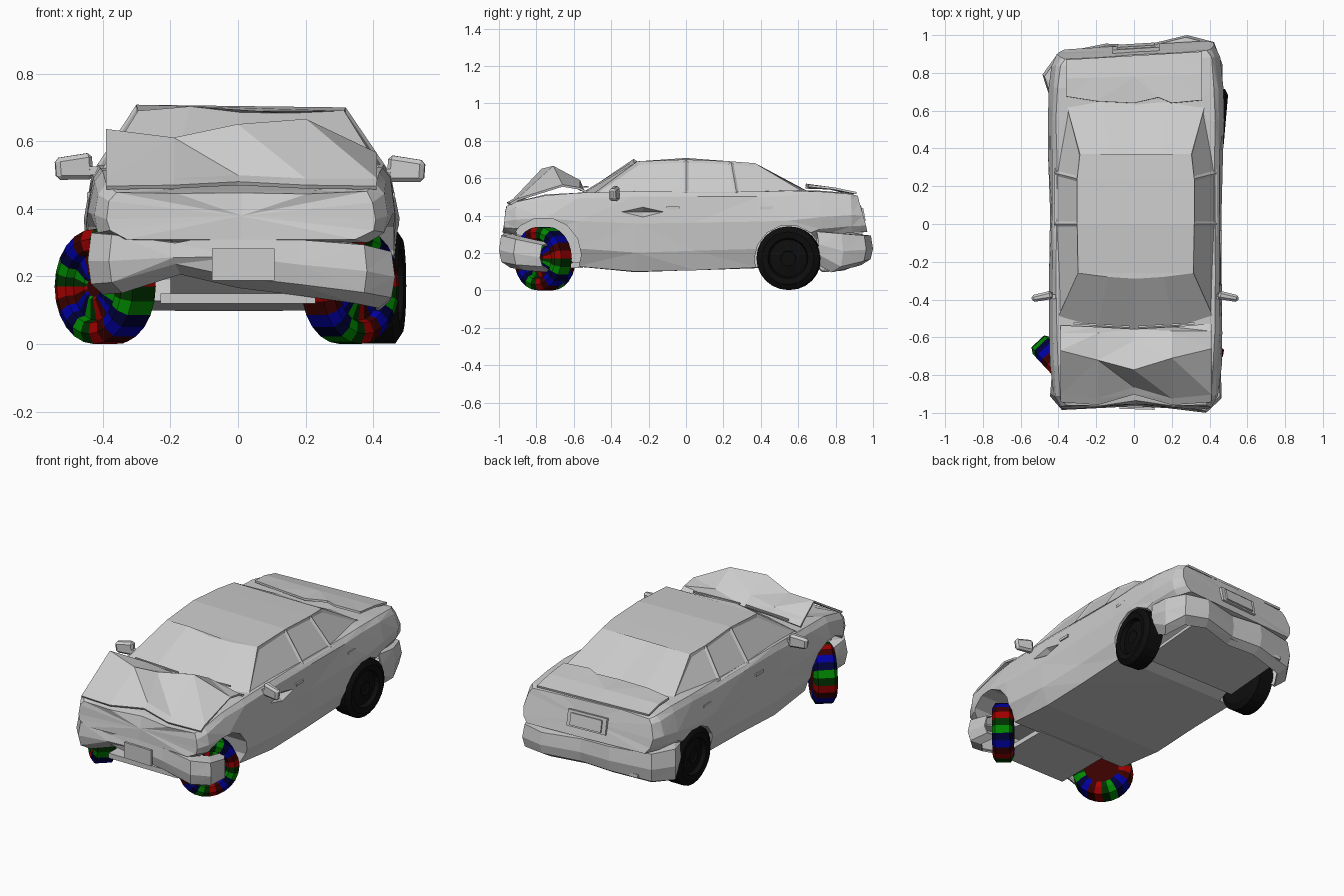
import bpy, bmesh, math, random
from mathutils import Matrix, Vector

if "Cube" in bpy.data.objects:
    bpy.data.objects.remove(bpy.data.objects["Cube"])

random.seed(4)


def finish(name, bm, mats=()):
    bmesh.ops.recalc_face_normals(bm, faces=bm.faces)
    me = bpy.data.meshes.new(name)
    bm.to_mesh(me)
    bm.free()
    for m in mats:
        me.materials.append(m)
    ob = bpy.data.objects.new(name, me)
    bpy.context.collection.objects.link(ob)
    return ob


def sheet(name, rows, thick=0.012):
    """Thin folded panel through rows of points."""
    bm = bmesh.new()
    g = [[bm.verts.new(p) for p in r] for r in rows]
    for a, b in zip(g, g[1:]):
        for i in range(len(a) - 1):
            bm.faces.new((a[i], a[i + 1], b[i + 1], b[i]))
    bmesh.ops.triangulate(bm, faces=bm.faces)
    ob = finish(name, bm)
    m = ob.modifiers.new("thickness", 'SOLIDIFY')
    m.thickness = thick
    m.offset = 0
    return ob


def box(name, loc, size, rot=(0, 0, 0), taper=1.0, bevel=0):
    bm = bmesh.new()
    bmesh.ops.create_cube(bm, size=1)
    for v in bm.verts:
        k = taper if v.co.x > 0 else 1
        v.co = Vector((v.co.x * size[0], v.co.y * size[1] * k, v.co.z * size[2] * k))
    if bevel:
        bmesh.ops.bevel(bm, geom=bm.edges[:], offset=bevel, segments=1, affect='EDGES')
    ob = finish(name, bm)
    ob.location, ob.rotation_euler = loc, rot
    return ob


def material(name, rgb):
    m = bpy.data.materials.new(name)
    m.diffuse_color = (*rgb, 1)
    m.use_nodes = True
    m.node_tree.nodes["Principled BSDF"].inputs["Base Color"].default_value = m.diffuse_color
    return m


SHIFT = .009  # the knocked body sits slightly to the right

# Lower body: y, sill x, floor z, waist x, waist z, belt x, belt z, deck z
stations = [
    (-.98, .34, .31, .40, .37, .385, .45, .445),
    (-.91, .38, .30, .435, .38, .415, .475, .455),
    (-.75, .40, .27, .453, .39, .425, .51, .475),
    (-.58, .40, .13, .461, .37, .433, .52, .52),
    (-.27, .41, .10, .458, .36, .435, .53, .53),
    (.05, .41, .11, .454, .36, .435, .53, .53),
    (.38, .41, .12, .462, .37, .435, .53, .53),
    (.55, .41, .19, .467, .37, .435, .535, .535),
    (.72, .41, .29, .462, .39, .43, .53, .53),
    (.86, .41, .31, .445, .40, .415, .515, .52),
    (.945, .38, .31, .415, .40, .39, .505, .51)]
bm = bmesh.new()
rings = []
for k, (y, ws, zb, wm, zm, wt, zt, zc) in enumerate(stations):
    half = [(0, zb), (ws, zb), (wm - .01, zb + .4 * (zm - zb)), (wm, zm),
            (wt + .006, zt - .03), (wt - .015, zt), (wt * .5, zc), (0, zc)]
    ring = half + [(-x, z) for x, z in half[-2:0:-1]]
    vs = []
    for x, z in ring:
        yy = y
        if y > .8:
            yy += .06 * x - (.05 * (z - .31) / .2 if y > .9 else 0)
        if y < -.95:
            yy += .02 * (z - .31) / .14 + (.025 if x == 0 else 0)
        j = .003
        vs.append(bm.verts.new((x + SHIFT + random.uniform(-j, j), yy + random.uniform(-j, j),
                                z + random.uniform(-j, j))))
    rings.append(vs)
n = len(rings[0])
for a, b in zip(rings, rings[1:]):
    for i in range(n):
        bm.faces.new((a[i], a[(i + 1) % n], b[(i + 1) % n], b[i]))
caps = [bm.faces.new(rings[0]), bm.faces.new(rings[-1])]
for v in bmesh.ops.poke(bm, faces=caps)["verts"]:
    v.co.y += .01 if v.co.y < 0 else 0
bmesh.ops.triangulate(bm, faces=bm.faces)
body = finish("lower_body", bm)


def cut(ob):
    ob.hide_render = True
    ob.display_type = 'WIRE'
    m = body.modifiers.new("cut", 'BOOLEAN')
    m.operation = 'DIFFERENCE'
    m.solver = 'EXACT'
    m.object = ob


# Wheel arches and door dent
for y, z, r, x0 in ((-.76, .19, .2, .2), (.55, .165, .185, .32)):
    for s in (-1, 1):
        bm = bmesh.new()
        bmesh.ops.create_cone(bm, cap_ends=True, segments=14, radius1=r, radius2=r, depth=.5,
                              matrix=Matrix.Translation((s * (x0 + .25), y, z)) @ Matrix.Rotation(math.pi / 2, 4, 'Y'))
        cut(finish("arch_cutter", bm))
bm = bmesh.new()
bmesh.ops.create_cone(bm, cap_ends=True, segments=4, radius1=.17, radius2=.0, depth=.06,
                      matrix=Matrix.Translation((.45, -.23, .42)) @ Matrix.Diagonal((1, 1, .24, 1))
                      @ Matrix.Rotation(-math.pi / 2, 4, 'Y'))
cut(finish("dent_cutter", bm))

# Floor pans running on under the nose and tail
box("front_floor", (0, -.73, .135), (.46, .36, .03))
box("rear_floor", (0, .70, .14), (.64, .44, .02), (.08, 0, 0))

# Cabin with sunken window panes
belt = [(0, -.56), (.2, -.55), (.41, -.49), (.432, 0), (.43, .27), (.37, .64), (.18, .67), (0, .66)]
roof = [(0, -.29, .685), (.15, -.28, .683), (.305, -.26, .69), (.31, 0, .70), (.31, .24, .69),
        (.295, .37, .68), (.14, .36, .675), (0, .33, .68)]
bm = bmesh.new()


def loop(pts):
    full = pts + [(-p[0],) + tuple(p[1:]) for p in pts[-2:0:-1]]
    return [bm.verts.new((p[0] + SHIFT, p[1], p[2])) for p in full]


low = loop([(x, y, .52) for x, y in belt])
top = loop(roof)
n = len(low)
panes = []
for i in range(n):
    j = (i + 1) % n
    panes.append(bm.faces.new((low[i], low[j], top[j], top[i])))
bm.faces.new((top[0], top[1], top[2], top[n - 2], top[n - 1]))
for i in range(2, 5):
    bm.faces.new((top[i], top[i + 1], top[n - i - 1], top[n - i]))
bm.faces.new((top[5], top[6], top[7], top[8], top[9]))
top[n - 1].co.z += .02
top[n - 3].co.z += .008
bm.faces.new(low)
bmesh.ops.recalc_face_normals(bm, faces=bm.faces)
side = [f for f in panes if abs(f.calc_center_median().x) > .3]
bmesh.ops.inset_individual(bm, faces=side, thickness=.02, depth=-.008)
finish("cabin", bm)

# Buckled hood with its turned-down front lip
hx = (-.39, -.19, 0, .2, .41)
hood = [((-.94, .462), (-.955, .465), (-.90, .475), (-.955, .465), (-.94, .462)),
        ((-.90, .485), (-.92, .485), (-.86, .495), (-.92, .485), (-.90, .485)),
        ((-.67, .63), (-.72, .605), (-.77, .645), (-.71, .66), (-.66, .56)),
        ((-.58, .56), (-.58, .575), (-.62, .58), (-.57, .585), (-.57, .545)),
        ((-.54, .525), (-.55, .535), (-.56, .535), (-.55, .535), (-.53, .525))]
sheet("hood", [[(x, y, z) for x, (y, z) in zip(hx, r)] for r in hood])

# Bent trunk lid
tx = (-.36, -.2, 0, .13, .2, .36)
ty = (.675, .65, .64, .67, .64, .655)
lid = [[(x, y, z) for x, y, z in zip(tx, ty, (.55, .555, .55, .56, .565, .56))],
       [(x, .78 + .03 * x, .545) for x in tx],
       [(x, .89 + .06 * x, .52) for x in tx]]
sheet("trunk_lid", lid)


# Bumpers: path points x, y, top z, bottom z
def bumper(name, path, s):
    rows = [[(x * .88, y - s * .07, t + .005) for x, y, t, b in path],
            [(x * .98, y - s * .01, t) for x, y, t, b in path],
            [(x, y, b + .55 * (t - b)) for x, y, t, b in path],
            [(x * .98, y - s * .012, b + .03) for x, y, t, b in path],
            [(x * .90, y - s * .06, b) for x, y, t, b in path]]
    sheet(name, rows, .01)


bumper("front_bumper", [
    (-.43, -.79, .30, .18), (-.44, -.91, .325, .15), (-.38, -.98, .32, .155), (-.19, -.97, .295, .21),
    (0, -.96, .33, .17), (.18, -.97, .305, .15), (.38, -.995, .29, .125), (.46, -.92, .27, .11),
    (.455, -.78, .24, .10)], -1)
bumper("rear_bumper", [
    (-.45, .70, .30, .18), (-.48, .79, .31, .10), (-.40, .90, .30, .11), (-.15, .95, .30, .13),
    (.05, .94, .29, .13), (.28, .995, .29, .14), (.42, .96, .29, .13), (.465, .84, .30, .10),
    (.46, .71, .31, .17)], 1)

# Number plates and rear recess frame
box("front_plate", (.015, -.975, .235), (.185, .012, .095), (0, 0, -.03))
box("rear_plate_frame", (.01, .928, .405), (.25, .02, .095), (.2, 0, .06))
box("rear_plate", (.01, .938, .405), (.20, .02, .07), (.2, 0, .06))

# Side mirrors, door handles and wipers
for s, z in ((-1, .522), (1, .515)):
    turn = 0 if s > 0 else math.pi
    box("mirror", (s * .492 + .006, -.385, z), (.11, .045, .08), (0, .08, turn - s * .2), .8, .012)
    box("mirror_arm", (s * .44, -.385, z - .01), (.05, .025, .025))
    for y in (-.07, .43):
        box("door_handle", (s * .45 + SHIFT, y, .44), (.012, .07, .015))
    box("wiper", (s * .17, -.535, .555), (.30, .01, .008), (0, 0, s * .06))

# Wheels: rainbow-banded front pair, black rear pair
hues = ((.35, 0, 0), (0, 0, .35), (0, .25, 0))
bands = [material("band", h) for h in hues] + [material("dark_band", [c * .12 for c in h]) for h in hues]
black = material("rubber", (.004, .004, .004))
wheel_profile = [(-.06, .10), (-.06, .135), (-.042, .17), (.042, .17), (.06, .14), (.055, .108),
                 (.032, .10), (.045, .04), (.04, .03)]


def wheel(name, loc, angle, colored, wide=1.0):
    """Lathe about x; angle is the axle heading."""
    bm = bmesh.new()
    N = 24
    g = [[bm.verts.new((u * wide, r * math.cos(2 * math.pi * i / N), r * math.sin(2 * math.pi * i / N)))
          for i in range(N)] for u, r in wheel_profile]
    for a, b in zip(g, g[1:]):
        for i in range(N):
            f = bm.faces.new((a[i], a[(i + 1) % N], b[(i + 1) % N], b[i]))
            if colored:
                f.material_index = (i // 2) % 3 + (3 if i % 2 else 0)
    for r in (g[0], g[-1]):
        f = bm.faces.new(r)
        f.material_index = 3 if colored else 0
    ob = finish(name, bm, bands if colored else [black])
    ob.location = loc
    ob.rotation_euler = (0, 0, angle)


wheel("front_left_wheel", (-.393, -.745, .17), math.pi + math.radians(43), True, 1.1)
wheel("front_right_wheel", (.332, -.765, .17), -math.radians(42), True)
wheel("rear_left_wheel", (-.385, .55, .172), math.pi, False, 1.1)
wheel("rear_right_wheel", (.42, .55, .172), math.radians(-5), False, 1.1)
